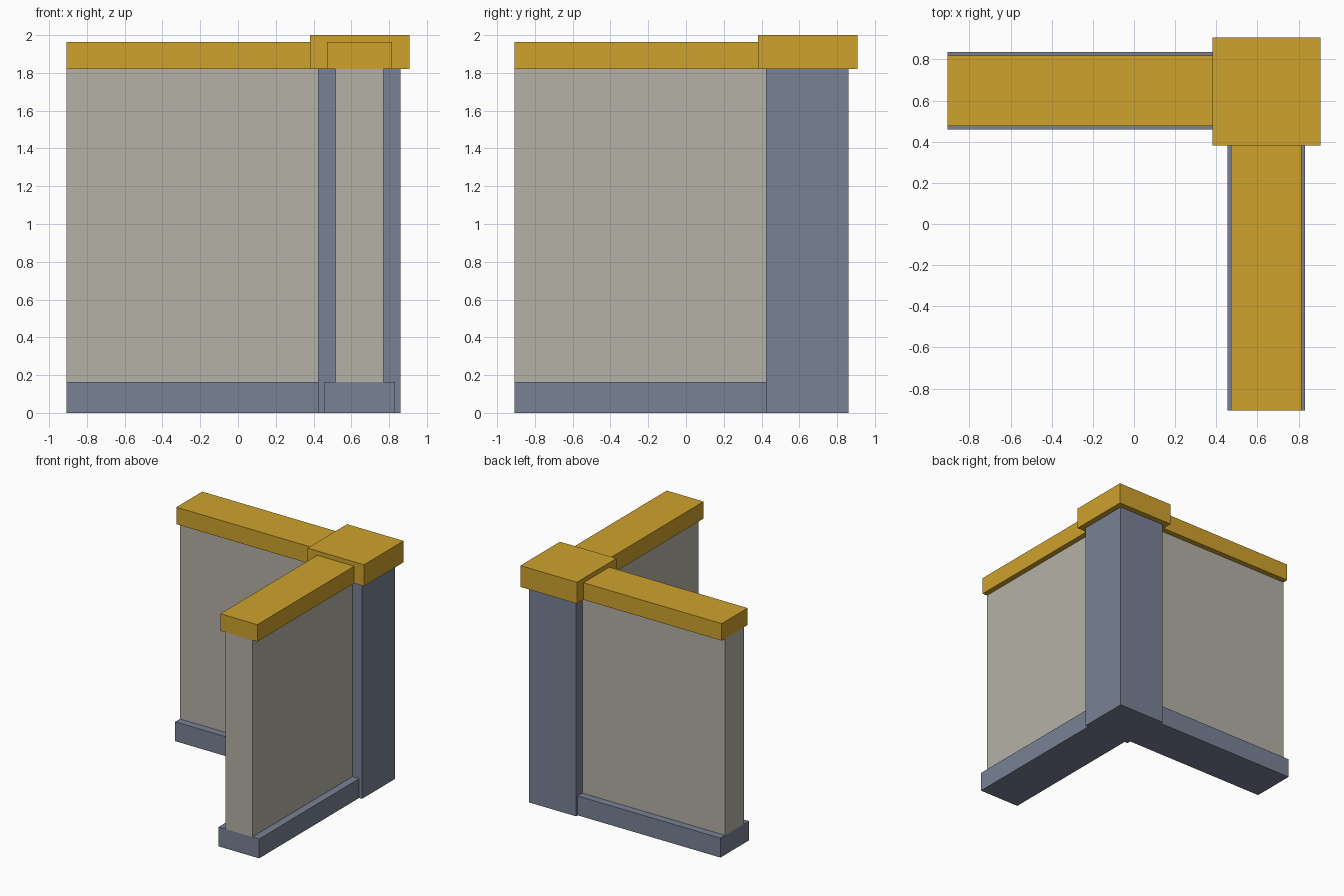
import bpy
import bmesh
from mathutils import Vector

if "Cube" in bpy.data.objects:
    bpy.data.objects.remove(bpy.data.objects["Cube"])


def material(name, rgb):
    m = bpy.data.materials.new(name)
    m.diffuse_color = (*rgb, 1)
    m.use_nodes = True
    m.node_tree.nodes["Principled BSDF"].inputs["Base Color"].default_value = m.diffuse_color
    return m


PLASTER = material("plaster", (0.46, 0.44, 0.39))
STONE = material("blue_stone", (0.19, 0.22, 0.30))
COPING = material("yellow_coping", (0.62, 0.36, 0.026))


def box(name, x, y, z, mat):
    """Box from (min, max) pairs on each axis."""
    lo, hi = (Vector(v) for v in zip(x, y, z))
    bm = bmesh.new()
    bmesh.ops.create_cube(bm, size=1)
    bmesh.ops.scale(bm, vec=hi - lo, verts=bm.verts)
    bmesh.ops.translate(bm, vec=(lo + hi) / 2, verts=bm.verts)
    mesh = bpy.data.meshes.new(name)
    bm.to_mesh(mesh)
    bm.free()
    mesh.materials.append(mat)
    obj = bpy.data.objects.new(name, mesh)
    bpy.context.collection.objects.link(obj)


END = -0.907            # free end of both walls
POST = (0.424, 0.859)   # post extent in x and y
CAP = (0.381, 0.907)    # post cap extent in x and y
BASE_TOP, WALL_TOP, COPING_TOP = 0.163, 1.82, 1.963

# Corner post and its cap
box("corner_post", POST, POST, (0, WALL_TOP), STONE)
box("post_cap", CAP, CAP, (WALL_TOP, 2.0), COPING)

# Two wall wings: skirting, panel and coping, running along x and along y
for wing, centre in (("back", 0.648), ("side", 0.643)):
    for part, half, stop, z, mat in (
        ("skirting", 0.189, POST[0], (0, BASE_TOP), STONE),
        ("panel", 0.126, POST[0], (BASE_TOP, WALL_TOP), PLASTER),
        ("coping", 0.172, CAP[0], (WALL_TOP, COPING_TOP), COPING),
    ):
        run, width = (END, stop), (centre - half, centre + half)
        x, y = (run, width) if wing == "back" else (width, run)
        box(f"{wing}_wall_{part}", x, y, z, mat)
